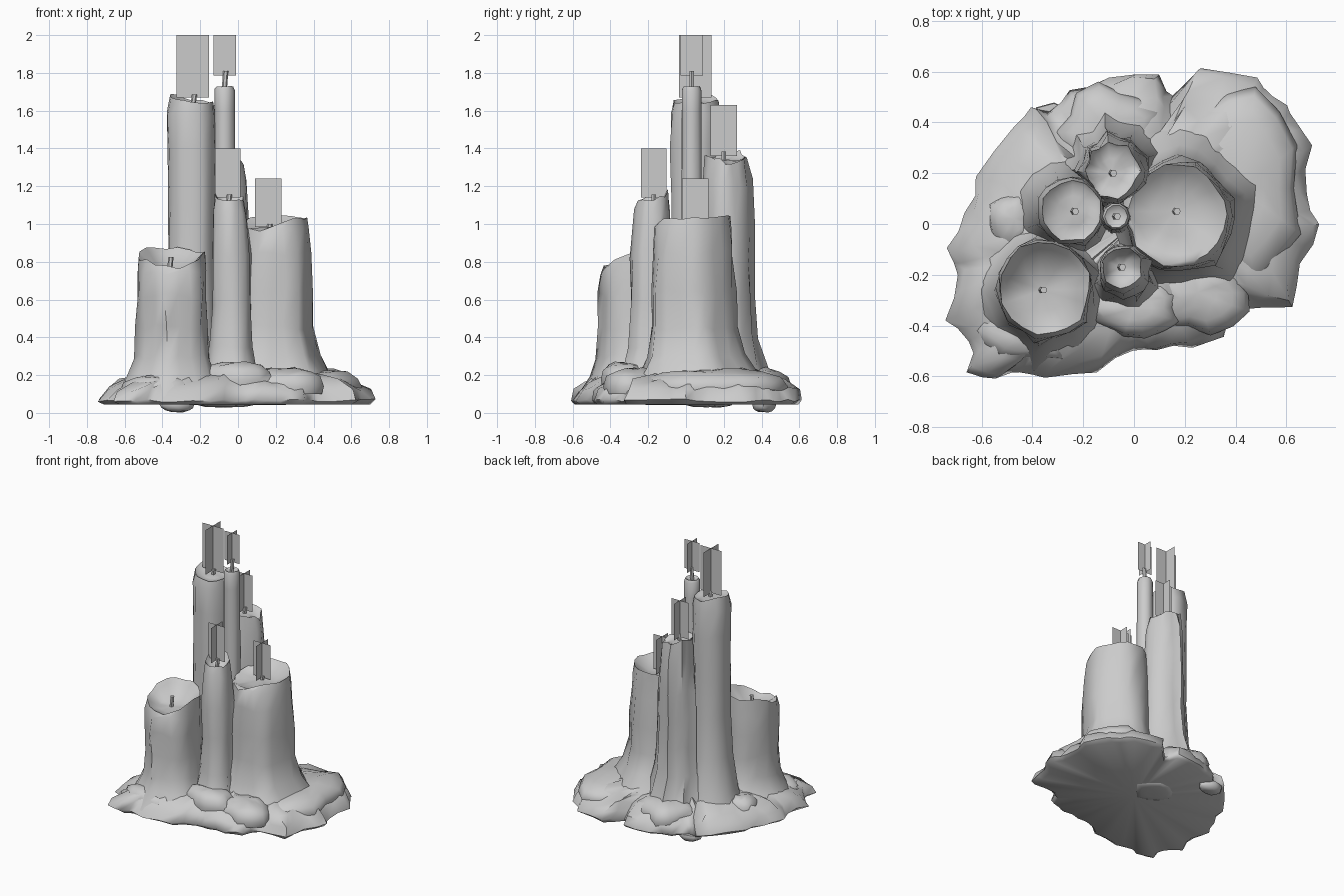
import bpy, bmesh, math, random
from mathutils import Vector

if "Cube" in bpy.data.objects:
    bpy.data.objects.remove(bpy.data.objects["Cube"])

random.seed(7)


def finish(name, bm, angle=50):
    bmesh.ops.recalc_face_normals(bm, faces=bm.faces)
    me = bpy.data.meshes.new(name)
    bm.to_mesh(me)
    bm.free()
    ob = bpy.data.objects.new(name, me)
    bpy.context.collection.objects.link(ob)
    bpy.ops.object.select_all(action='DESELECT')
    ob.select_set(True)
    bpy.context.view_layer.objects.active = ob
    if angle:
        bpy.ops.object.shade_smooth_by_angle(angle=math.radians(angle))
    return ob


def loft(name, rings, bottom=None, top=None, angle=60):
    # skin a stack of closed rings, closing the ends with a fan
    bm = bmesh.new()
    vs = [[bm.verts.new(p) for p in r] for r in rings]
    n = len(vs[0])
    for a, b in zip(vs, vs[1:]):
        for i in range(n):
            j = (i + 1) % n
            bm.faces.new((a[i], a[j], b[j], b[i]))
    for ring, tip in ((vs[0], bottom), (vs[-1], top)):
        if tip:
            c = bm.verts.new(tip)
            for i in range(n):
                bm.faces.new((ring[i], ring[(i + 1) % n], c))
    return finish(name, bm, angle)


def sample(vals, t):
    # cyclic interpolation, t in 0..1
    k = t * len(vals)
    i = int(k) % len(vals)
    f = k - int(k)
    return vals[i] * (1 - f) + vals[(i + 1) % len(vals)] * f


def candle(name, cx, cy, wick_z, profile, rim, rough=0.07, n=16, dip=0.04):
    # profile rows: z, centre x, centre y, radius; last row is the rim
    flute = [random.uniform(-rough, rough) for _ in range(n)]
    # wax runs: raised ridges that start at a random height and widen downward
    runs = {i: random.uniform(0.5, 1.0) for i in range(n) if i % 4 == 1}
    z_top = profile[-1][0]
    rings = []
    for k, (z, x, y, r) in enumerate(profile):
        last = k == len(profile) - 1
        ring = []
        for i in range(n):
            a = math.tau * i / n + random.uniform(-.05, .05)
            f = flute[i] + random.uniform(-rough, rough) * 0.5
            if i in runs and z < runs[i] * z_top:
                f += rough * 1.3
            elif not last:
                f -= rough * 0.25
            zz = sample(rim, i / n) + random.uniform(-.2, .2) * rough if last \
                else z + random.uniform(-.03, .03) * rough * 12
            ring.append(Vector((x + r * (1 + f) * math.cos(a),
                                y + r * (1 + f) * math.sin(a), zz)))
        rings.append(ring)
    # melted bowl inside the rim
    c = Vector((cx, cy, wick_z))
    inner = [p.lerp(c, 0.14) - Vector((0, 0, dip * 0.3)) for p in rings[-1]]
    bowl = [p.lerp(c, 0.5) for p in rings[-1]]
    for p in bowl:
        p.z = p.z * 0.35 + wick_z * 0.65 - dip * 0.2
    loft(name, rings + [inner, bowl], top=c)


def wick(name, x, y, z0, z1, r=0.014):
    rings = [[(x + q * 0.01 + r * math.cos(math.tau * i / 6),
               y + r * math.sin(math.tau * i / 6), z0 - .02 + (z1 - z0 + .02) * q)
              for i in range(6)] for q in (0, 0.5, 1)]
    loft(name, rings, top=(x + 0.01, y, z1), angle=40)


def flame(name, x, y, w, z0, z1):
    # two crossed upright cards
    bm = bmesh.new()
    for dx, dy in ((w / 2, 0), (0, w / 2)):
        bm.faces.new([bm.verts.new(p) for p in (
            (x - dx, y - dy, z0), (x + dx, y + dy, z0),
            (x + dx, y + dy, z1), (x - dx, y - dy, z1))])
    finish(name, bm, 0)


def puddle(name, x, y, rx, ry, z0, z1, n=14):
    # low irregular spill of wax with a rounded lip
    wob = [random.uniform(0.82, 1.15) for _ in range(n)]
    rings = []
    for s, t in ((.97, 0), (1.02, 0.3), (0.93, 0.65), (0.7, 0.88), (.4, 1)):
        ring = []
        for i in range(n):
            a, w = math.tau * i / n, 1 + (wob[i] - 1) * s
            ring.append((x + rx * s * w * math.cos(a), y + ry * s * w * math.sin(a),
                         z0 + (z1 - z0) * (t + random.uniform(-.06, .06) * (t > .5))))
        rings.append(ring)
    loft(name, rings, bottom=(x, y, z0), top=(x, y, z1))


# pooled wax base: outline with a jittered midpoint on every edge
outline = [(-.74, -.38), (-.65, -.47), (-.655, -.58), (-.54, -.615), (-.45, -.59),
           (-.35, -.6), (-.15, -.585), (0, -.5), (.09, -.5), (.23, -.49), (.35, -.45),
           (.42, -.33), (.63, -.33), (.65, -.15), (.73, 0), (.68, .12), (.70, .31),
           (.62, .43), (.55, .5), (.48, .58), (.27, .62), (.15, .5), (.10, .59),
           (-.1, .58), (-.25, .53), (-.33, .45), (-.4, .46), (-.47, .38), (-.62, .18),
           (-.66, .05), (-.73, -.1), (-.69, -.2)]
edge = []
for p, q in zip(outline, outline[1:] + outline[:1]):
    m = random.uniform(.97, 1.02)
    edge += [p, ((p[0] + q[0]) / 2 * m, (p[1] + q[1]) / 2 * m)]
base = []
for s, z, j in ((.96, .045, 0), (1, .065, .008), (.955, .125, .015), (.85, .165, .018),
                (.72, .2, .02), (.58, .22, .02), (.4, .235, .01)):
    base.append([(x * s + random.uniform(-j, j), y * s + random.uniform(-j, j),
                  z + random.uniform(-j, j)) for x, y in edge])
loft('wax_base', base, bottom=(0, 0, .042), top=(0, 0, .24))

# overlapping spills on the base, and wax showing beneath it
puddle('right_spill', .42, .14, .24, .38, .1, .23)
puddle('back_spill', -.09, .36, .2, .18, .1, .235)
puddle('left_spill', -.47, .02, .1, .12, .1, .22)
puddle('front_spill', 0, -.33, .19, .12, .14, .265)
puddle('front_left_spill', -.42, -.42, .2, .13, .08, .195)
puddle('front_right_spill', .25, -.27, .2, .15, .1, .235)
puddle('underside_drop', -.315, .41, .09, .065, .06, .005, 8)
puddle('underside_patch', -.07, .13, .14, .14, .06, .03, 10)

# candles
candle('wide_candle', .16, .05, .97,
       [(.1, .18, .05, .36), (.21, .18, .05, .30), (.3, .18, .04, .25),
        (.45, .175, .035, .222), (.65, .18, .03, .22), (.85, .18, .03, .213),
        (.97, .175, .03, .205), (1.03, .175, .04, .19)],
       (1.03, 1.04, 1.05, 1.02, .98, .96, .99, 1.03), .045, 20)
candle('short_candle', -.36, -.26, .75,
       [(.1, -.35, -.26, .3), (.2, -.35, -.26, .235), (.3, -.345, -.26, .2),
        (.45, -.345, -.26, .193), (.62, -.35, -.26, .195), (.74, -.35, -.26, .193),
        (.83, -.35, -.255, .18)],
       (.85, .86, .87, .89, .82, .81, .76, .80), .055, 18)
candle('tall_candle', -.24, .05, 1.645,
       [(.1, -.27, .06, .22), (.25, -.26, .06, .17), (.5, -.25, .055, .14),
        (.8, -.245, .05, .13), (1.1, -.245, .05, .13), (1.4, -.245, .05, .133),
        (1.58, -.25, .05, .133), (1.66, -.245, .05, .118)],
       (1.64, 1.65, 1.66, 1.68, 1.68, 1.66, 1.65, 1.64), .045)
candle('thin_candle', -.07, .03, 1.715,
       [(.2, -.07, .03, .07), (.7, -.07, .03, .06), (1.2, -.07, .03, .056),
        (1.6, -.07, .03, .054), (1.71, -.07, .03, .054), (1.73, -.07, .03, .045)],
       (1.73, 1.73, 1.725, 1.73), .02, 10, .01)
candle('back_candle', -.09, .20, 1.34,
       [(.1, -.08, .24, .22), (.25, -.08, .22, .18), (.4, -.08, .21, .148),
        (.6, -.08, .21, .137), (.8, -.08, .21, .132), (1.0, -.08, .21, .13),
        (1.22, -.08, .21, .12), (1.35, -.085, .21, .105)],
       (1.33, 1.32, 1.36, 1.38, 1.38, 1.36, 1.36, 1.34), .085, 18)
candle('front_candle', -.05, -.17, 1.09,
       [(.1, -.03, -.22, .17), (.22, -.03, -.2, .13), (.35, -.035, -.19, .11),
        (.6, -.035, -.185, .1), (.85, -.04, -.185, .105), (1.05, -.045, -.175, .092),
        (1.15, -.05, -.17, .078)],
       (1.14, 1.16, 1.17, 1.17, 1.16, 1.15, 1.11, 1.13), .085)

# wicks and crossed flame cards (the short candle is unlit)
for nm, x, y, z0, z1, fl in (
        ('wide', .16, .05, .97, 1.0, (.14, .985, 1.24)),
        ('short', -.365, -.26, .74, .825, None),
        ('tall', -.24, .05, 1.64, 1.685, (.172, 1.67, 2.0)),
        ('thin', -.075, .03, 1.70, 1.81, (.12, 1.785, 2.0)),
        ('back', -.09, .20, 1.33, 1.385, (.14, 1.36, 1.63)),
        ('front', -.055, -.17, 1.08, 1.155, (.135, 1.14, 1.40))):
    wick(nm + '_wick', x, y, z0, z1)
    if fl:
        flame(nm + '_flame', x + (.005 if nm == 'thin' else 0), y, *fl)
